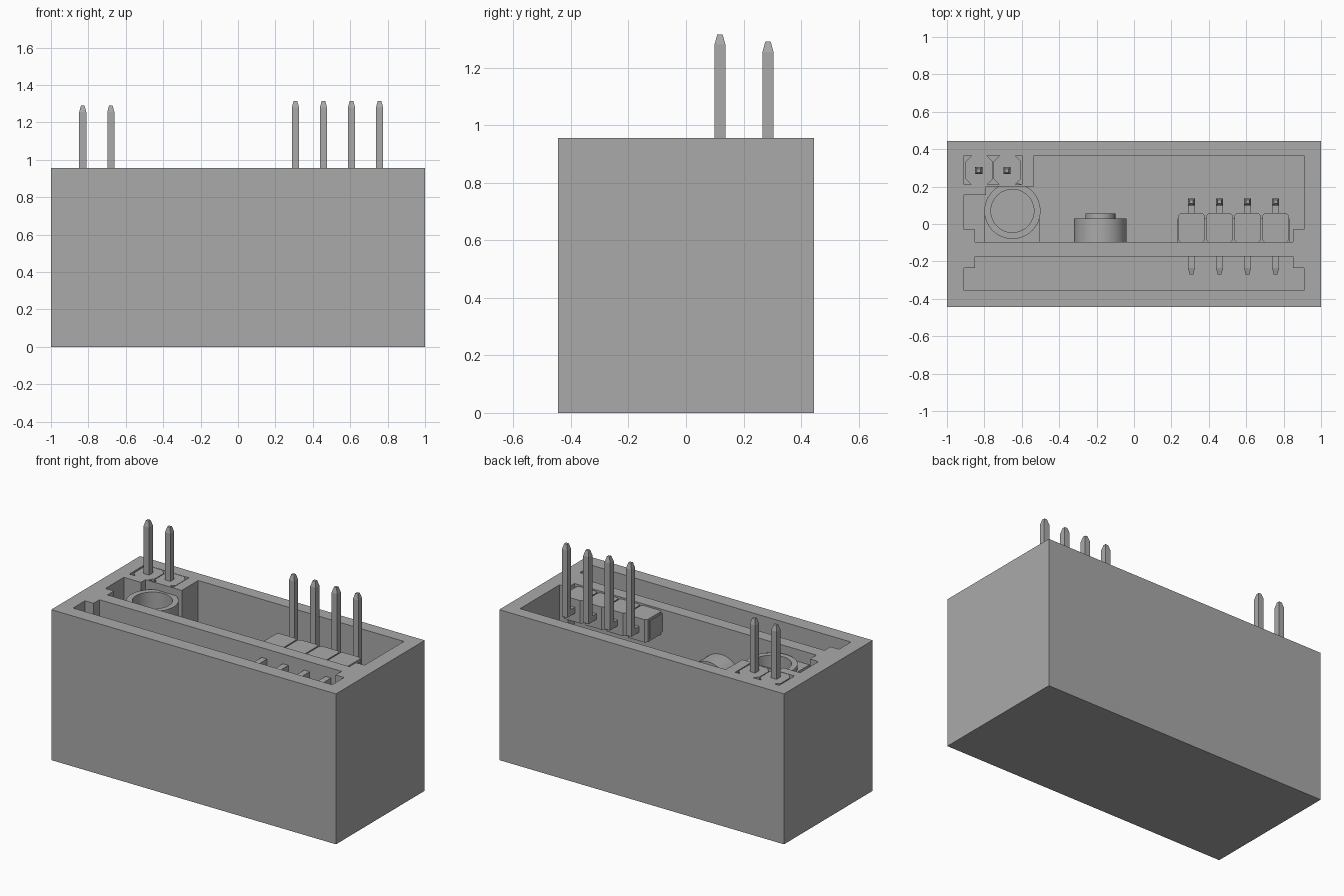
import bpy, bmesh
from mathutils import Vector, Matrix

old = bpy.data.objects.get("Cube")
if old:
    bpy.data.objects.remove(old, do_unlink=True)

grey = bpy.data.materials.new("plain grey")
grey.use_nodes = True
colour = (0.4, 0.4, 0.4, 1)
grey.diffuse_color = colour
grey.node_tree.nodes["Principled BSDF"].inputs["Base Color"].default_value = colour

TOP, FLOOR = 0.955, 0.09
PITCH, PIN = 0.15, 0.038


def finish(name, bm):
    bmesh.ops.recalc_face_normals(bm, faces=bm.faces)
    mesh = bpy.data.meshes.new(name)
    bm.to_mesh(mesh)
    bm.free()
    mesh.materials.append(grey)
    obj = bpy.data.objects.new(name, mesh)
    bpy.context.collection.objects.link(obj)
    return obj


def prism(name, outline, low, high):
    """Extrude an outline in x, y from one height to another."""
    bm = bmesh.new()
    face = bm.faces.new([bm.verts.new((x, y, low)) for x, y in outline])
    out = bmesh.ops.extrude_face_region(bm, geom=[face])
    verts = [v for v in out["geom"] if isinstance(v, bmesh.types.BMVert)]
    bmesh.ops.translate(bm, verts=verts, vec=(0, 0, high - low))
    return finish(name, bm)


def rect(x0, x1, y0, y1):
    return [(x0, y0), (x1, y0), (x1, y1), (x0, y1)]


def octagon(x0, x1, y0, y1, c):
    return [(x0 + c, y0), (x1 - c, y0), (x1, y0 + c), (x1, y1 - c),
            (x1 - c, y1), (x0 + c, y1), (x0, y1 - c), (x0, y0 + c)]


def cylinder(name, radius, start, end):
    start, end = Vector(start), Vector(end)
    axis = end - start
    turn = Vector((0, 0, 1)).rotation_difference(axis).to_matrix().to_4x4()
    bm = bmesh.new()
    bmesh.ops.create_cone(bm, cap_ends=True, segments=48, radius1=radius,
                          radius2=radius, depth=axis.length,
                          matrix=Matrix.Translation((start + end) / 2) @ turn)
    return finish(name, bm)


def cut(obj, cutter):
    mod = obj.modifiers.new("cut", "BOOLEAN")
    mod.operation, mod.solver, mod.object = "DIFFERENCE", "EXACT", cutter
    bpy.context.view_layer.objects.active = obj
    bpy.ops.object.modifier_apply(modifier=mod.name)
    bpy.data.objects.remove(cutter, do_unlink=True)


def smooth(obj):
    bpy.ops.object.select_all(action="DESELECT")
    obj.select_set(True)
    bpy.context.view_layer.objects.active = obj
    bpy.ops.object.shade_smooth_by_angle()


def pin(name, start, end, taper=0.035):
    """Square pin with a tapered tip at its end."""
    start, end = Vector(start), Vector(end)
    axis = end - start
    turn = Vector((0, 0, 1)).rotation_difference(axis).to_matrix().to_4x4()
    bm = bmesh.new()
    rings = []
    for h, w in ((0, PIN / 2), (axis.length - taper, PIN / 2), (axis.length, PIN / 4)):
        rings.append([bm.verts.new((x, y, h)) for x, y in rect(-w, w, -w, w)])
    for a, b in zip(rings, rings[1:]):
        for i in range(4):
            j = (i + 1) % 4
            bm.faces.new((a[i], a[j], b[j], b[i]))
    bm.faces.new(rings[0])
    bm.faces.new(rings[-1])
    bm.transform(Matrix.Translation(start) @ turn)
    return finish(name, bm)


# Case with two bays either side of an upright board held in end rails
case = prism("case", rect(-1, 1, -0.445, 0.445), 0, TOP)
back_bay = [(-0.85, -0.095), (0.85, -0.095), (0.85, -0.03), (0.91, -0.03),
            (0.91, 0.365), (-0.535, 0.365), (-0.535, 0.2), (-0.79, 0.2),
            (-0.79, 0.155), (-0.91, 0.155), (-0.91, -0.03), (-0.85, -0.03)]
front_bay = [(-0.91, -0.355), (0.91, -0.355), (0.91, -0.235), (0.85, -0.235),
             (0.85, -0.175), (-0.85, -0.175), (-0.85, -0.235), (-0.91, -0.235)]
cut(case, prism("bay_cutter", back_bay, FLOOR, 1.1))
cut(case, prism("bay_cutter", front_bay, FLOOR, 1.1))
cut(case, prism("pocket_cutter", rect(-0.91, -0.6, 0.21, 0.365), TOP - 0.15, 1.1))

# Two-pin upright header set into the corner block
for i in range(2):
    x = -0.83 + i * PITCH
    prism(f"corner_header_{i + 1}",
          octagon(x - 0.07, x + PITCH / 2, 0.21, 0.365, 0.03), TOP - 0.15, TOP - 0.002)
    pin(f"corner_pin_{i + 1}", (x, 0.285, TOP - 0.1), (x, 0.285, 1.29))

# Hollow socket with a backing block against the board
tube = cylinder("socket_tube", 0.15, (-0.65, 0.07, FLOOR), (-0.65, 0.07, 0.91))
base = prism("socket_base", rect(-0.8, -0.505, -0.095, 0.07), FLOOR, 0.88)
for part in (tube, base):
    cut(part, cylinder("bore_cutter", 0.115, (-0.65, 0.07, FLOOR + 0.05), (-0.65, 0.07, 1.1)))
    smooth(part)

# Round button on the board
smooth(cylinder("button_body", 0.14, (-0.18, -0.1, 0.64), (-0.18, 0.03, 0.64)))
smooth(cylinder("button_cap", 0.08, (-0.18, 0.02, 0.64), (-0.18, 0.057, 0.64)))

# Four-pin right-angle header through the board
for i in range(4):
    x = 0.307 + i * PITCH
    prism(f"header_body_{i + 1}",
          octagon(x - 0.071, x + 0.071, -0.1, 0.06, 0.015), 0.8, 0.945)
    prism(f"header_web_{i + 1}",
          rect(x - 0.075, x + 0.075, -0.1, 0.03), 0.815, 0.93)
    prism(f"header_arm_{i + 1}",
          rect(x - PIN / 2, x + PIN / 2, 0.05, 0.137), 0.855, 0.893)
    pin(f"header_pin_{i + 1}", (x, 0.118, 0.855), (x, 0.118, 1.315))
    pin(f"solder_pin_{i + 1}", (x, -0.15, 0.874), (x, -0.27, 0.874))
